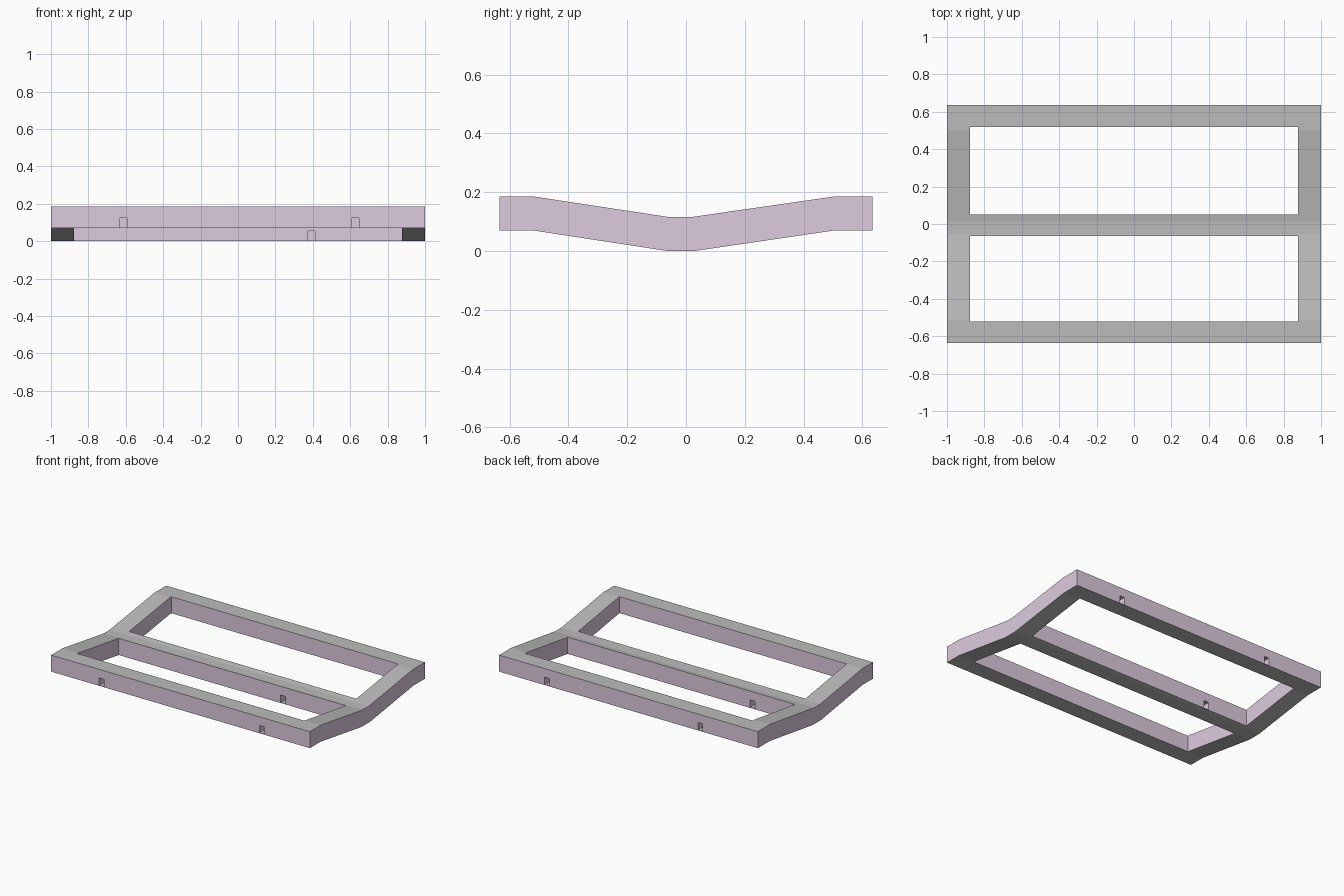
import bpy, bmesh

if "Cube" in bpy.data.objects:
    bpy.data.objects.remove(bpy.data.objects["Cube"])

W = 0.635            # half depth of the frame
NOTCH_W, NOTCH_H, NOTCH_D = 0.038, 0.053, 0.06


def material(name, rgb):
    m = bpy.data.materials.new(name)
    m.diffuse_color = (*rgb, 1)
    m.use_nodes = True
    m.node_tree.nodes["Principled BSDF"].inputs["Base Color"].default_value = m.diffuse_color
    return m


def add_object(name, bm):
    bmesh.ops.recalc_face_normals(bm, faces=bm.faces)
    mesh = bpy.data.meshes.new(name)
    bm.to_mesh(mesh)
    bm.free()
    ob = bpy.data.objects.new(name, mesh)
    bpy.context.collection.objects.link(ob)
    return ob


def add_box(bm, x0, x1, y0, y1, z0, z1):
    verts = bmesh.ops.create_cube(bm, size=1)["verts"]
    for v in verts:
        v.co.x = x1 if v.co.x > 0 else x0
        v.co.y = y1 if v.co.y > 0 else y0
        v.co.z = z1 if v.co.z > 0 else z0


# Frame body: shallow V profile in the y-z plane, extruded along x
top = [(-W, .185), (-.515, .185), (-.054, .115), (.014, .115), (.50, .185), (W, .185)]
bottom = [(W, .07), (.505, .07), (.028, 0), (-.062, 0), (-.52, .07), (-W, .07)]
bm = bmesh.new()
face = bm.faces.new([bm.verts.new((-1, y, z)) for y, z in top + bottom])
ext = bmesh.ops.extrude_face_region(bm, geom=[face])["geom"]
bmesh.ops.translate(bm, vec=(2, 0, 0),
                    verts=[g for g in ext if isinstance(g, bmesh.types.BMVert)])
frame = add_object("slatted_frame", bm)

# Cutter for the two rectangular openings
openings = bmesh.new()
for y0, y1 in ((-.52, -.064), (.052, .518)):
    add_box(openings, -.878, .878, y0, y1, -.5, .5)

# Cutter for the small blind notches: x, wall y, direction into the bar, floor z
notches = bmesh.new()
for x, y, inward, z in ((-.612, -W, 1, .072), (.628, -W, 1, .072),
                        (.63, W, -1, .072), (-.555, W, -1, .072),
                        (.393, -.064, 1, .002), (-.55, .052, -1, .006)):
    y0, y1 = sorted((y - inward * .03, y + inward * NOTCH_D))
    add_box(notches, x - NOTCH_W / 2, x + NOTCH_W / 2, y0, y1, z, z + NOTCH_H)

bpy.context.view_layer.objects.active = frame
for name, cutter_bm in (("opening_cutter", openings), ("notch_cutter", notches)):
    cutter = add_object(name, cutter_bm)
    cutter.hide_render = True
    mod = frame.modifiers.new(name, 'BOOLEAN')
    mod.operation, mod.solver, mod.object = 'DIFFERENCE', 'EXACT', cutter
    bpy.ops.object.modifier_apply(modifier=name)
    bpy.data.objects.remove(cutter)

# Pink side walls, grey top and underside
frame.data.materials.clear()
frame.data.materials.append(material("grey", (.5, .5, .5)))
frame.data.materials.append(material("pale_pink", (.72, .6, .72)))
for p in frame.data.polygons:
    p.material_index = 1 if abs(p.normal.z) < .5 else 0
    p.use_smooth = False
